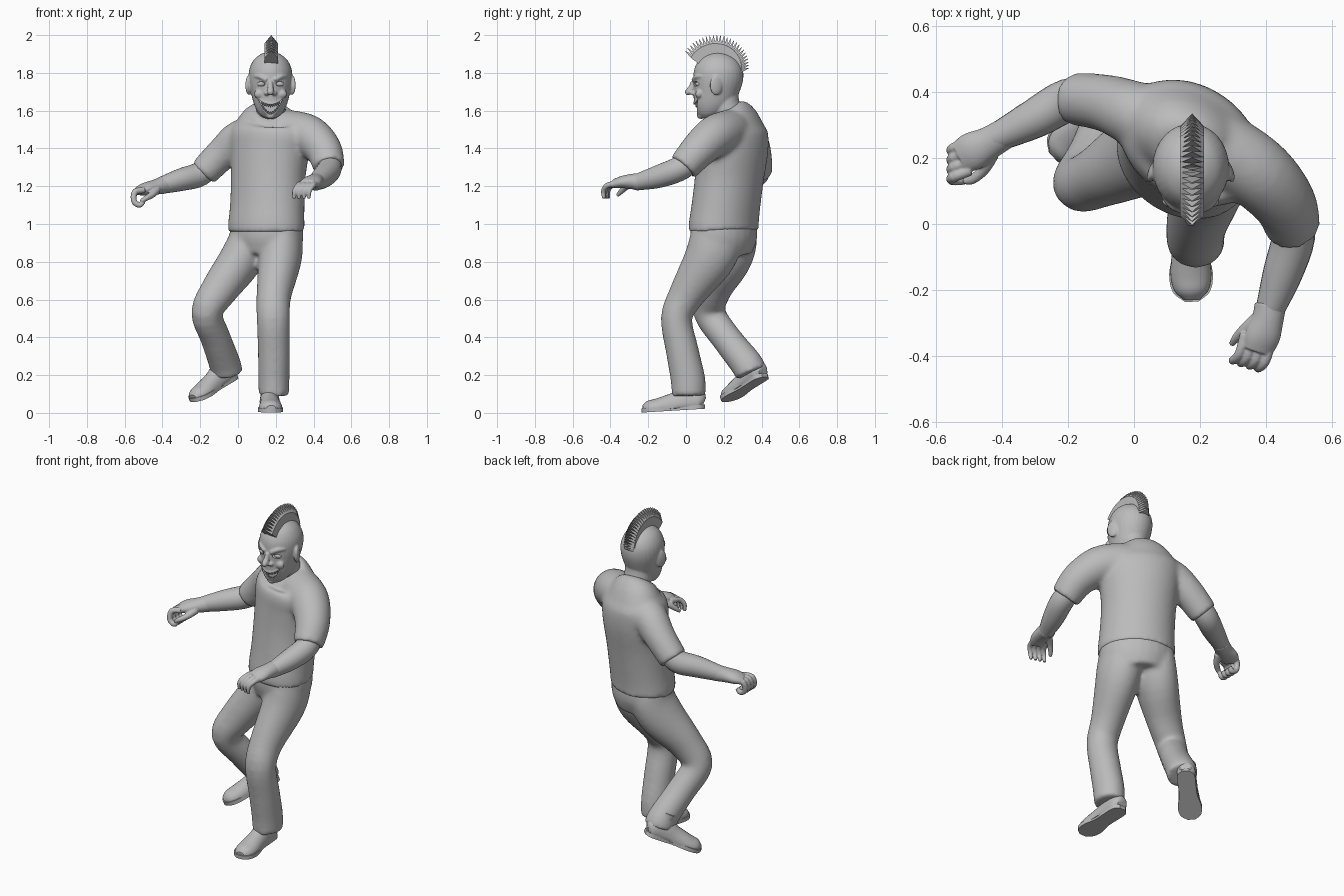
import bpy, bmesh, math
from mathutils import Vector, Matrix

if "Cube" in bpy.data.objects:
    bpy.data.objects.remove(bpy.data.objects["Cube"])

grey = bpy.data.materials.new("plain_grey")
grey.use_nodes = True
GREY = (0.5, 0.5, 0.5, 1)
grey.diffuse_color = GREY
grey.node_tree.nodes["Principled BSDF"].inputs["Base Color"].default_value = GREY


def spline(pts, sub):
    """Catmull-Rom through tuples of any length."""
    v = [Vector(p) for p in pts]
    v = [2 * v[0] - v[1]] + v + [2 * v[-1] - v[-2]]
    out = []
    for a, b, c, d in zip(v, v[1:], v[2:], v[3:]):
        for k in range(sub):
            t = k / sub
            out.append(0.5 * (2 * b + (c - a) * t + (2 * a - 5 * b + 4 * c - d) * t * t
                              + (3 * b - a - 3 * c + d) * t ** 3))
    return out + [v[-2]]


def tube(bm, pts, side=(1, 0, 0), up=None, sides=24, sub=4, floor=None):
    """Loft ellipses along points (x, y, z, radius[, second radius])."""
    pts = spline([tuple(p) if len(p) == 5 else tuple(p) + (p[3],) for p in pts], sub)
    cen = [Vector(p[:3]) for p in pts]
    rings = []
    for i, p in enumerate(pts):
        t = Vector(up) if up else (cen[min(i + 1, len(cen) - 1)] - cen[max(i - 1, 0)]).normalized()
        s = Vector(side)
        s = (s - s.dot(t) * t).normalized()
        w = t.cross(s)
        ring = []
        for k in range(sides):
            a = math.tau * k / sides
            co = cen[i] + s * math.cos(a) * p[3] + w * math.sin(a) * p[4]
            if floor is not None:
                co.z = max(co.z, floor)
            ring.append(bm.verts.new(co))
        rings.append(ring)
    for r, q in zip(rings, rings[1:]):
        for k in range(sides):
            n = (k + 1) % sides
            bm.faces.new((r[k], r[n], q[n], q[k]))
    bm.faces.new(rings[0][::-1])
    bm.faces.new(rings[-1])


def ball(bm, loc, scale, turn=0):
    m = Matrix.Translation(loc) @ Matrix.Rotation(turn, 4, "Z") @ Matrix.Diagonal((*scale, 1))
    bmesh.ops.create_uvsphere(bm, u_segments=20, v_segments=12, radius=1, matrix=m)


def prism(bm, pts, offset):
    f = bm.faces.new([bm.verts.new(p) for p in pts])
    ext = bmesh.ops.extrude_face_region(bm, geom=[f], use_keep_orig=True)
    bmesh.ops.translate(bm, vec=offset, verts=[v for v in ext["geom"] if isinstance(v, bmesh.types.BMVert)])


def finish(bm, name, voxel=None, relax=0, smooth=True):
    bmesh.ops.recalc_face_normals(bm, faces=bm.faces)
    me = bpy.data.meshes.new(name)
    bm.to_mesh(me)
    bm.free()
    me.materials.append(grey)
    ob = bpy.data.objects.new(name, me)
    bpy.context.collection.objects.link(ob)
    if smooth:
        bpy.ops.object.select_all(action="DESELECT")
        ob.select_set(True)
        bpy.context.view_layer.objects.active = ob
        bpy.ops.object.shade_smooth_by_angle(angle=math.radians(40))
    if voxel:
        m = ob.modifiers.new("blend", "REMESH")
        m.mode, m.voxel_size, m.use_smooth_shade = "VOXEL", voxel, True
        m = ob.modifiers.new("relax", "SMOOTH")
        m.factor, m.iterations = 0.5, relax
    return ob


# Shirt: turned torso with two short sleeves
TURN = (.84, -.54, 0)
bm = bmesh.new()
tube(bm, [(.15, .2, .96, .216, .174), (.15, .2, 1.0, .214, .172), (.155, .212, 1.1, .208, .17),
          (.16, .23, 1.25, .208, .172), (.168, .245, 1.4, .225, .176), (.17, .242, 1.49, .23, .168),
          (.172, .238, 1.55, .175, .13), (.175, .208, 1.595, .102, .102)], side=TURN, sides=32)
tube(bm, [(.1, .29, 1.455, .105), (.01, .33, 1.45, .1), (-.08, .365, 1.375, .088), (-.185, .38, 1.27, .08)], (0, 1, 0))
tube(bm, [(.2, .25, 1.5, .11), (.285, .215, 1.49, .112), (.38, .15, 1.465, .11), (.455, .065, 1.39, .097),
          (.483, -.015, 1.3, .084)])
finish(bm, "shirt", .012, 14)

# Trousers: pelvis and two bent legs
bm = bmesh.new()
tube(bm, [(.152, .2, 1.0, .204, .164), (.152, .2, .92, .204, .164), (.148, .2, .84, .17, .14)], TURN)
tube(bm, [(.235, .16, .99, .1, .13), (.232, .155, .9, .112, .14), (.22, .115, .8, .114, .132), (.19, 0, .62, .092, .095),
          (.187, -.05, .5, .088, .083), (.19, -.02, .33, .085, .087), (.19, .01, .18, .083, .092),
          (.19, .015, .09, .08, .09)])
tube(bm, [(.065, .24, .99, .1, .13), (.055, .235, .9, .112, .14), (.008, .207, .8, .114, .132), (-.1, .145, .65, .098, .095),
          (-.165, .125, .53, .083, .085), (-.12, .21, .4, .08, .08), (-.07, .32, .26, .084, .086),
          (-.06, .345, .21, .086, .086)])
finish(bm, "trousers", .011, 12)


# Shoes: rounded upper over a flat sole, toe along local -y
def shoe(name, heel, toe):
    fwd = (Vector(toe) - Vector(heel)).normalized()
    x = fwd.cross(Vector((0, 0, 1))).normalized() * -1
    z = x.cross(-fwd)
    frame = Matrix((x, -fwd, z)).transposed().to_4x4()
    frame.translation = heel
    bm = bmesh.new()
    tube(bm, [(0, -.005, .03, .03, .03), (0, -.03, .04, .05, .065), (0, -.09, .04, .052, .085),
              (0, -.16, .03, .054, .065), (0, -.25, .02, .062, .05), (0, -.3, .02, .052, .04),
              (0, -.328, .02, .025, .018)], floor=.01)
    tube(bm, [(0, -.08, .06, .048), (0, -.08, .16, .045)])
    half = spline([(.02, 0), (.048, -.03), (.05, -.1), (.05, -.17), (.066, -.25), (.056, -.305), (.02, -.335)], 4)
    outline = [(a, b, 0) for a, b in half] + [(-a, b, 0) for a, b in reversed(half)]
    prism(bm, outline, (0, 0, .022))
    bm.transform(frame)
    finish(bm, name)


shoe("left_shoe", (.165, .1, .022), (.175, -.23, .002))
shoe("right_shoe", (-.015, .42, .19), (-.225, .22, .065))

# Arms
for name, pts in {
    "right_arm": [(-.12, .38, 1.34, .06), (-.2, .375, 1.265, .065), (-.3, .32, 1.235, .06), (-.42, .26, 1.2, .043)],
    "left_arm": [(.475, .04, 1.34, .06), (.483, -.04, 1.29, .065), (.45, -.15, 1.25, .06), (.41, -.265, 1.22, .043)],
}.items():
    bm = bmesh.new()
    tube(bm, pts, (0, 0, 1))
    finish(bm, name)

# Right hand: loose fist curling downward
bm = bmesh.new()
tube(bm, [(-.39, .275, 1.207, .047), (-.44, .245, 1.195, .05, .04), (-.49, .22, 1.185, .058, .034),
          (-.525, .2, 1.175, .05, .024)], (-.4, .9, 0))
for i in range(4):
    y = .25 - .029 * i
    tube(bm, [(-.495, y, 1.18, .017), (-.545, y - .02, 1.17, .017), (-.55, y - .03, 1.12, .016),
              (-.52, y - .03, 1.1, .015), (-.5, y - .025, 1.12, .012)], (0, 1, 0), sides=10)
tube(bm, [(-.43, .21, 1.18, .022), (-.455, .165, 1.155, .018), (-.49, .135, 1.135, .015), (-.515, .13, 1.12, .01)],
     (0, 0, 1), sides=10)
finish(bm, "right_hand", .004, 4)

# Left hand: open, fingers drooping inward
bm = bmesh.new()
tube(bm, [(.413, -.245, 1.223, .048), (.405, -.29, 1.225, .048, .04), (.39, -.34, 1.222, .053, .032),
          (.375, -.385, 1.212, .045, .022)], (.9, .3, 0))
for i in range(4):
    x, y = .415 - .026 * i, -.385 + .008 * i
    tube(bm, [(x, y + .03, 1.215, .016), (x - .017, y - .03, 1.205, .015), (x - .037, y - .052, 1.175, .013),
              (x - .04, y - .05, 1.135, .009)], sides=10)
tube(bm, [(.37, -.29, 1.215, .022), (.335, -.32, 1.195, .018), (.31, -.345, 1.17, .014), (.295, -.365, 1.15, .009)],
     (0, 0, 1), sides=10)
finish(bm, "left_hand", .004, 4)

# Head profile: height, depth centre, half width, half depth
CX = .172
HEAD = [(1.56, .11, .032, .03), (1.585, .13, .062, .072), (1.63, .147, .086, .104), (1.69, .16, .102, .12),
        (1.76, .17, .115, .132), (1.82, .172, .112, .128), (1.87, .17, .088, .1), (1.9, .168, .05, .056),
        (1.912, .168, .012, .012)]


def on_face(dx, z, push=0):
    """Point on the front of the head, pushed outward."""
    for a, b in zip(HEAD, HEAD[1:]):
        if a[0] <= z <= b[0]:
            t = (z - a[0]) / (b[0] - a[0])
            _, cy, rx, ry = [p + (q - p) * t for p, q in zip(a, b)]
            return (CX + dx, cy - ry * math.sqrt(max(0, 1 - (dx / rx) ** 2)) - push, z)


def smile(t, drop):
    return .064 * t, 1.632 + .03 * t * t - drop * (1 - t * t)


steps = [k / 6 - 1 for k in range(13)]
bm = bmesh.new()
tube(bm, [(CX, cy, z, rx, ry) for z, cy, rx, ry in HEAD], up=(0, 0, 1), sides=32)
tube(bm, [(.175, .25, 1.54, .08), (.175, .21, 1.62, .078), (.175, .2, 1.7, .075)])
tube(bm, [on_face(0, 1.755) + (.012,), on_face(0, 1.725, .01) + (.015,), (CX, .015, 1.702, .019),
          (CX, -.004, 1.692, .012)], sides=12)
ball(bm, on_face(0, 1.572, -.01), (.026, .022, .016))
for s in (-1, 1):
    ball(bm, (CX + s * .115, .16, 1.735), (.014, .036, .053), s * .35)
    ball(bm, on_face(s * .06, 1.688, -.006), (.028, .02, .024))
    ball(bm, on_face(s * .02, 1.692, .004), (.014, .017, .012))
    tube(bm, [on_face(s * .085, 1.782, -.003) + (.008,), on_face(s * .055, 1.78) + (.013,),
              on_face(s * .018, 1.76) + (.012,)], (0, 0, 1), sides=12)
for drop in (-.005, .055):
    tube(bm, [on_face(*smile(t, drop)) + (.006,) for t in steps], (0, 0, 1), sides=10, sub=2)
head = finish(bm, "head", .005, 6)

# Cutter for the grinning mouth and the eye sockets
bm = bmesh.new()
rim = [smile(t, 0) for t in steps] + [smile(t, .05) for t in steps[-2:0:-1]]
prism(bm, [(CX + x, -.1, z) for x, z in rim], (0, .185, 0))
for s in (-1, 1):
    ball(bm, on_face(s * .05, 1.742), (.026, .016, .013))
cutter = finish(bm, "face_cutter", smooth=False)
cutter.hide_render = True
cutter.display_type = "WIRE"
cutter.hide_set(True)
cut = head.modifiers.new("face_cut", "BOOLEAN")
cut.operation, cut.object = "DIFFERENCE", cutter

# Eyes
bm = bmesh.new()
for s in (-1, 1):
    ball(bm, on_face(s * .05, 1.741, -.016), (.022, .018, .015))
finish(bm, "eyes")

# Teeth: pointed rows along both lips
bm = bmesh.new()
for drop, way in ((0, -1), (.05, 1)):
    for t in steps[2:-2]:
        x, z = smile(t, drop)
        root = Vector(on_face(x, z, -.012))
        m = Matrix.Translation(root + Vector((0, 0, way * .005))) @ Matrix.Rotation(0 if way > 0 else math.pi, 4, "X")
        bmesh.ops.create_cone(bm, cap_ends=True, segments=8, radius1=.006, radius2=.003, depth=.018, matrix=m)
finish(bm, "teeth")

# Mohawk: fan of touching blades with pointed ends over the crown
bm = bmesh.new()
COUNT = 26
for i in range(COUNT):
    f = i / (COUNT - 1)
    a = math.radians(140 - 122 * f)
    tip = .225 + .012 * math.sin(math.pi * f) - .05 * f * f
    out, along = Vector((0, math.cos(a), math.sin(a))), Vector((0, -math.sin(a), math.cos(a)))
    hub = Vector((CX + .004, .168, 1.772))
    shape = [(-.036, .1, .006), (.036, .1, .006), (.036, tip - .045, .009), (0, tip, .001), (-.036, tip - .045, .009)]
    loops = [[bm.verts.new(hub + Vector((x, 0, 0)) + out * r + along * sgn * thick) for x, r, thick in shape]
             for sgn in (-1, 1)]
    bm.faces.new(loops[0])
    bm.faces.new(loops[1][::-1])
    for k in range(5):
        n = (k + 1) % 5
        bm.faces.new((loops[0][k], loops[1][k], loops[1][n], loops[0][n]))
finish(bm, "mohawk", smooth=False)
